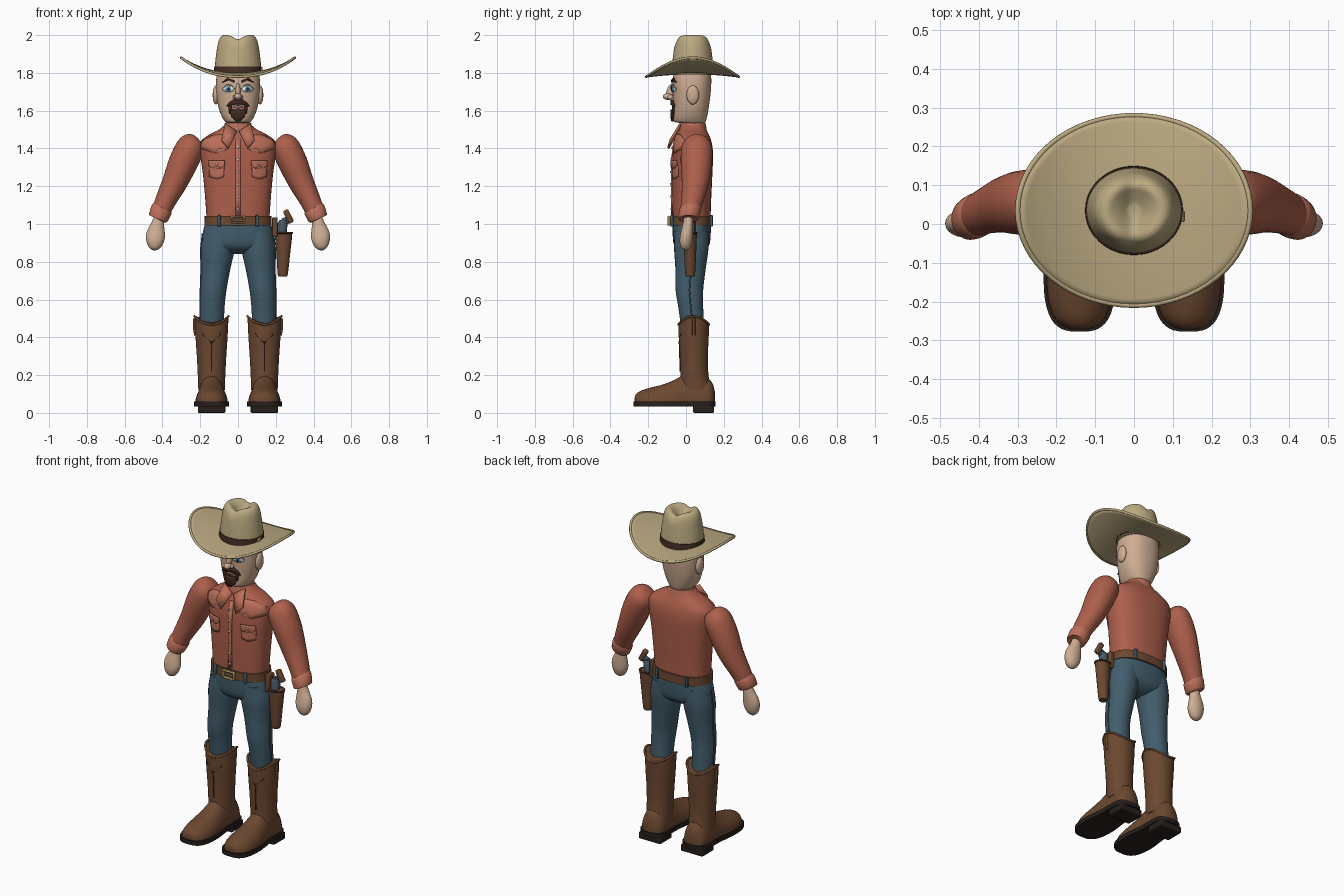
import bpy, bmesh, math
from math import sin, cos, pi
from mathutils import Vector, Matrix
from mathutils.bvhtree import BVHTree

if "Cube" in bpy.data.objects:
    bpy.data.objects.remove(bpy.data.objects["Cube"])

COLORS = dict(skin=(.62, .42, .29), shirt=(.42, .115, .07), trim=(.5, .16, .10), denim=(.055, .11, .15),
              leather=(.15, .065, .03), sole=(.02, .014, .012), hat=(.5, .4, .22), band=(.06, .03, .018),
              hair=(.05, .022, .012), white=(.85, .85, .82), blue=(.1, .35, .65), black=(.01, .01, .01),
              brass=(.5, .35, .12), steel=(.06, .1, .13), lip=(.35, .12, .09))
MATS = {}
for n, c in COLORS.items():
    MATS[n] = bpy.data.materials.new(n)
    MATS[n].diffuse_color = (*c, 1)


def finish(name, bm, mat, mirror=False, thick=0, bevel=0, angle=40):
    bmesh.ops.recalc_face_normals(bm, faces=bm.faces)
    me = bpy.data.meshes.new(name)
    bm.to_mesh(me)
    bm.free()
    me.materials.append(MATS[mat])
    me.shade_smooth()
    me.set_sharp_from_angle(angle=math.radians(angle))
    ob = bpy.data.objects.new(name, me)
    bpy.context.collection.objects.link(ob)
    if thick:
        m = ob.modifiers.new("thickness", 'SOLIDIFY')
        m.thickness, m.offset = thick, 0
    if bevel:
        m = ob.modifiers.new("bevel", 'BEVEL')
        m.width, m.segments = bevel, 2
    if mirror:
        ob.modifiers.new("mirror", 'MIRROR').use_clip = False
    return ob


def smooth_rows(rows, k=4):
    """Catmull-Rom interpolation of section rows."""
    out = []
    for i in range(len(rows) - 1):
        p = [Vector(rows[max(0, min(len(rows) - 1, i + j))]) for j in (-1, 0, 1, 2)]
        for s in range(k):
            t = s / k
            out.append(p[1] + .5 * t * (p[2] - p[0] + t * (2 * p[0] - 5 * p[1] + 4 * p[2] - p[3]
                       + t * (3 * (p[1] - p[2]) + p[3] - p[0]))))
    return out + [Vector(rows[-1])]


def loft(name, rows, mat, mirror=False, n=32, power=2, frame='flat', warp=None, cap=True, k=4, angle=40):
    """Rows are (x, y, z, rx, ry); frame: flat = horizontal rings, path = square to path, foot = rings along y."""
    bm = bmesh.new()
    rows, rings = smooth_rows(rows, k), []
    for i, r in enumerate(rows):
        c, u, v = Vector(r[:3]), Vector((1, 0, 0)), Vector((0, 1, 0))
        if frame == 'path':
            t = Vector(rows[min(i + 1, len(rows) - 1)][:3]) - Vector(rows[max(i - 1, 0)][:3])
            u = v.cross(t).normalized()
        elif frame == 'foot':
            v = Vector((0, 0, 1))
        ring = []
        for j in range(n):
            a = 2 * pi * j / n
            ca, sa = [math.copysign(abs(q) ** (2 / power), q) for q in (cos(a), sin(a))]
            if frame == 'foot' and sa < 0:
                sa *= .08
            p = c + u * r[3] * ca + v * r[4] * sa
            ring.append(bm.verts.new(warp(p, a) if warp else p))
        rings.append(ring)
    for A, B in zip(rings, rings[1:]):
        for j in range(n):
            bm.faces.new((A[j], A[(j + 1) % n], B[(j + 1) % n], B[j]))
    if cap:
        bm.faces.new(rings[0])
        bm.faces.new(rings[-1])
    return finish(name, bm, mat, mirror, angle=angle)


def box(name, c, size, mat, mirror=False, rot=0, bevel=.004):
    bm = bmesh.new()
    bmesh.ops.create_cube(bm, size=1, matrix=Matrix.Translation(c) @ Matrix.Rotation(rot, 4, 'Y') @ Matrix.Diagonal((*size, 1)))
    return finish(name, bm, mat, mirror, bevel=bevel)


def ball(name, c, r, mat, mirror=False, rot=0, axis='Y'):
    bm = bmesh.new()
    bmesh.ops.create_uvsphere(bm, u_segments=24, v_segments=16, radius=1,
                              matrix=Matrix.Translation(c) @ Matrix.Rotation(rot, 4, axis) @ Matrix.Diagonal((*r, 1)))
    return finish(name, bm, mat, mirror)


def tube(name, pts, r, mat, mirror=False, cyclic=False):
    cu = bpy.data.curves.new(name, 'CURVE')
    cu.dimensions, cu.bevel_depth, cu.bevel_resolution, cu.use_fill_caps = '3D', r, 2, True
    sp = cu.splines.new('POLY')
    sp.points.add(len(pts) - 1)
    for q, p in zip(sp.points, pts):
        q.co = (*p, 1)
    sp.use_cyclic_u = cyclic
    cu.materials.append(MATS[mat])
    ob = bpy.data.objects.new(name, cu)
    bpy.context.collection.objects.link(ob)
    if mirror:
        ob.modifiers.new("mirror", 'MIRROR')


def patch(name, target, pts, mat, mirror=False, lift=.003, thick=.008, cuts=3):
    """Outline in x,z laid on the front of the target."""
    me = target.data
    tree = BVHTree.FromPolygons([v.co for v in me.vertices], [p.vertices[:] for p in me.polygons])
    bm = bmesh.new()
    bm.faces.new([bm.verts.new((x, 0, z)) for x, z in pts])
    bmesh.ops.triangulate(bm, faces=bm.faces[:])
    if cuts:
        bmesh.ops.subdivide_edges(bm, edges=bm.edges[:], cuts=cuts, use_grid_fill=True)
    for v in bm.verts:
        hit = tree.ray_cast(Vector((v.co.x, -1, v.co.z)), Vector((0, 1, 0)))[0]
        if hit is None:
            hit = tree.find_nearest(Vector((v.co.x, -.05, v.co.z)))[0]
        v.co = hit - Vector((0, lift, 0))
    return finish(name, bm, mat, mirror, thick=thick)


def oval(x, z, rx, rz, n=20):
    return [(x + rx * cos(2 * pi * i / n), z + rz * sin(2 * pi * i / n)) for i in range(n)]


# hat: curled brim, bound edge, creased crown and band
HY = .035
def brim_point(f, a):
    x, y = .3 * f * cos(a), .245 * f * sin(a)
    return Vector((x, HY + y, 1.797 + .083 * (abs(x) / .3) ** 2.3 - .017 * (y / .245) ** 2))
bm = bmesh.new()
grid = [[bm.verts.new(brim_point(.3 + .07 * i, 2 * pi * j / 64)) for j in range(64)] for i in range(11)]
for A, B in zip(grid, grid[1:]):
    for j in range(64):
        bm.faces.new((A[j], A[(j + 1) % 64], B[(j + 1) % 64], B[j]))
finish("hat_brim", bm, "hat", thick=.01)
tube("brim_binding", [brim_point(1, 2 * pi * j / 64) for j in range(64)], .007, "hat", cyclic=True)
def crease(p, a):
    if p.z > 1.93:
        p.z -= .022 * math.exp(-(p.x / .03) ** 2) * min(1, (p.z - 1.93) / .05)
    return p
loft("hat_crown", [(0, HY, 1.79, .124, .112), (0, HY, 1.84, .122, .109), (0, HY, 1.91, .114, .101), (0, HY, 1.965, .104, .092),
     (0, HY, 1.992, .09, .08), (0, HY, 2, .07, .062), (0, HY, 1.99, .045, .042), (0, HY, 1.975, .015, .015)],
     "hat", n=48, warp=crease, angle=60)
loft("hat_band", [(0, HY, 1.797, .127, .115), (0, HY, 1.835, .1255, .113)], "band", n=48, k=1)
box("band_buckle", (.126, .02, 1.817), (.008, .03, .03), "brass")

# head, ears, nose
head = loft("head", [(0, .04, 1.48, .055, .055), (0, .038, 1.53, .056, .06), (0, .022, 1.54, .068, .082), (0, .022, 1.57, .086, .09),
            (0, .027, 1.62, .104, .094), (0, .03, 1.69, .115, .1), (0, .032, 1.76, .116, .102), (0, HY, 1.82, .105, .095)],
            "skin", power=2.3, n=40)
ball("ear", (.117, .036, 1.683), (.017, .033, .05), "skin", True)
ball("nose_tip", (0, -.095, 1.675), (.02, .028, .018), "skin")
ball("nose_bridge", (0, -.08, 1.705), (.013, .022, .042), "skin", rot=-.35, axis='X')
ball("nostril", (.015, -.083, 1.671), (.012, .016, .012), "skin", True)

# eyes, brows, beard
for nm, r, rz, m, l in (("eye_white", .03, .017, "white", .004), ("iris", .014, .014, "blue", .008), ("pupil", .006, .007, "black", .012)):
    patch(nm, head, oval(.05, 1.715, r, rz), m, True, l, .006, 0)
patch("upper_lid", head, [(.017, 1.716), (.035, 1.73), (.06, 1.731), (.083, 1.717), (.06, 1.738), (.035, 1.737)], "skin", True, .008, .008, 1)
patch("eyebrow", head, [(.018, 1.748), (.05, 1.762), (.085, 1.748), (.055, 1.773), (.02, 1.76)], "hair", True, .006, .009, 1)
patch("moustache", head, [(0, 1.655), (.022, 1.66), (.045, 1.645), (.06, 1.622), (.035, 1.63), (0, 1.634)], "hair", True, .008, .014, 2)
patch("beard_side", head, [(.037, 1.64), (.052, 1.632), (.045, 1.585), (.028, 1.59)], "hair", True, .006, .01, 1)
patch("goatee", head, [(0, 1.606), (.03, 1.606), (.042, 1.59), (.03, 1.562), (.012, 1.545), (0, 1.543)], "hair", True, .008, .014, 2)
patch("mouth", head, oval(0, 1.62, .027, .008), "lip", False, .004, .006, 0)

# shirt body, collar, yoke, pockets, placket
torso = loft("shirt_body", [(0, .03, 1, .165, .1), (0, .03, 1.1, .171, .102), (0, .033, 1.25, .184, .106), (0, .036, 1.37, .2, .107),
             (0, .037, 1.435, .198, .098), (0, .037, 1.475, .15, .083), (0, .037, 1.5, .1, .07), (0, .037, 1.525, .07, .062)],
             "shirt", power=2.4, n=48)
loft("collar_band", [(0, .037, 1.485, .083, .075), (0, .037, 1.515, .075, .07), (0, .037, 1.535, .069, .066)], "trim")
bm = bmesh.new()
bm.faces.new([bm.verts.new(p) for p in ((.006, -.045, 1.49), (.068, -.03, 1.53), (.088, -.082, 1.445), (.05, -.094, 1.40))])
finish("collar_flap", bm, "trim", True, thick=.012)
patch("front_yoke", torso, [(.04, 1.48), (.13, 1.47), (.19, 1.44), (.198, 1.4), (.125, 1.375), (.1, 1.4), (.06, 1.395)], "trim", True)
patch("chest_pocket", torso, [(.072, 1.31), (.152, 1.31), (.15, 1.25), (.112, 1.237), (.075, 1.25)], "trim", True)
patch("pocket_flap", torso, [(.07, 1.335), (.154, 1.335), (.154, 1.31), (.133, 1.295), (.112, 1.31), (.091, 1.295), (.07, 1.31)], "trim", True, .01)
patch("placket", torso, [(-.012, 1.04), (.012, 1.04), (.012, 1.45), (-.012, 1.45)], "trim")
for i in range(6):
    patch("shirt_button", torso, oval(0, 1.08 + .065 * i, .006, .006, 12), "white", False, .008, .006, 0)
patch("pocket_button", torso, oval(.112, 1.318, .005, .005, 12), "white", True, .015, .005, 0)

# arms
loft("sleeve", [(.222, .057, 1.462, .012, .015), (.23, .057, 1.45, .05, .052), (.25, .057, 1.41, .074, .08), (.29, .055, 1.325, .077, .083),
     (.335, .05, 1.22, .067, .072), (.38, .035, 1.13, .056, .06), (.416, .018, 1.05, .048, .051)], "shirt", True, frame='path')
loft("cuff", [(.4, .025, 1.085, .05, .052), (.404, .023, 1.077, .057, .058), (.422, .014, 1.033, .053, .055),
     (.425, .012, 1.026, .045, .048)], "trim", True, frame='path', k=2)
loft("hand", [(.42, .012, 1.035, .026, .024), (.425, .01, 1.0, .034, .027), (.435, .004, .95, .049, .033), (.439, 0, .91, .047, .034),
     (.442, -.002, .875, .03, .024), (.443, -.002, .86, .006, .006)], "skin", True, frame='path')

# trousers
loft("trouser_hips", [(0, .03, 1.02, .168, .101), (0, .03, .95, .187, .101), (0, .03, .89, .182, .094), (0, .03, .86, .13, .07),
     (0, .03, .842, .05, .04)], "denim", power=2.3, n=48, angle=60)
loft("trouser_leg", [(.097, .03, .96, .084, .09), (.107, .028, .87, .09, .091), (.118, .024, .76, .077, .08), (.13, .018, .65, .069, .073),
     (.136, .025, .56, .065, .066), (.138, .036, .44, .062, .06)], "denim", True)
tube("side_seam", [(.188, .03, .95), (.197, .028, .87), (.195, .024, .76), (.199, .018, .65), (.201, .025, .56), (.2, .036, .47)],
     .004, "steel", True)

# belt, buckle and loops
loft("belt", [(0, .03, .992, .178, .111), (0, .03, 1.042, .176, .11)], "leather", power=2.4, n=48, k=1)
for z in (.997, 1.037):
    box("buckle_bar", (0, -.09, z), (.08, .016, .01), "brass")
box("buckle_side", (.036, -.09, 1.017), (.01, .016, .05), "brass", True)
box("buckle_prong", (.005, -.089, 1.017), (.06, .01, .008), "brass")
box("belt_loop", (.1, -.074, 1.017), (.016, .016, .062), "denim", True)
box("back_loop", (.1, .134, 1.017), (.016, .016, .062), "denim", True)

# holster and pistol on the +x hip
loft("holster", [(.237, .022, .725, .02, .02), (.237, .022, .735, .027, .026), (.24, .022, .85, .037, .032), (.241, .022, .93, .045, .035),
     (.241, .022, .955, .046, .036)], "leather", n=24)
tube("holster_trim", [(.241 + .046 * cos(i * pi / 12), .022 + .036 * sin(i * pi / 12), .953) for i in range(24)], .005, "band", cyclic=True)
box("holster_strap", (.195, .022, .985), (.028, .055, .1), "leather")
loft("pistol_cylinder", [(.234, .022, .94, .024, .024), (.236, .022, 1.005, .026, .026), (.238, .022, 1.02, .018, .018)], "steel", k=1)
box("pistol_frame", (.25, .022, 1.015), (.03, .02, .04), "steel", rot=-.4)
box("pistol_grip", (.267, .022, 1.04), (.075, .028, .03), "leather", rot=1.1, bevel=.008)

# boots
def scallop(p, a):
    p.z += max(0, (p.z - .36) / .13) * .022 * cos(2 * a)
    return p
loft("boot_shaft", [(.14, .05, .12, .07, .085), (.14, .045, .2, .073, .074), (.14, .042, .3, .078, .074), (.14, .041, .4, .085, .079),
     (.14, .041, .49, .09, .081)], "leather", True, n=40, warp=scallop)
tube("boot_rim", [scallop(Vector((.14 + .09 * cos(i * pi / 20), .041 + .081 * sin(i * pi / 20), .49)), i * pi / 20) for i in range(40)],
     .006, "leather", True, True)
tube("boot_pull", [(.23, .041, .5), (.231, .041, .45), (.224, .041, .41)], .008, "leather", True)
tube("boot_stitch", [(.14, -.036, .38), (.14, -.033, .3), (.14, -.031, .22)], .003, "band", True)
tube("boot_stitch_v", [(.09, -.025, .42), (.14, -.038, .37), (.19, -.025, .42)], .003, "band", True)
FOOT = [(-.272, .012, .02), (-.265, .04, .042), (-.24, .066, .06), (-.19, .082, .076), (-.12, .085, .094), (-.06, .079, .118),
        (-.01, .073, .145), (.05, .072, .15), (.11, .07, .13), (.14, .054, .1), (.154, .02, .05)]
loft("boot_foot", [(.14, y, .057, w, h) for y, w, h in FOOT], "leather", True, frame='foot', n=36)

# soles and heels
bm = bmesh.new()
rows = smooth_rows([(y * 1.02, w + .008, 0) for y, w, h in FOOT], 3)
f = bm.faces.new([bm.verts.new((.14 + r[1], r[0], .034)) for r in rows] + [bm.verts.new((.14 - r[1], r[0], .034)) for r in reversed(rows)])
ext = bmesh.ops.extrude_face_region(bm, geom=[f])['geom']
bmesh.ops.translate(bm, verts=[g for g in ext if isinstance(g, bmesh.types.BMVert)], vec=(0, 0, .026))
finish("boot_sole", bm, "sole", True)
box("boot_heel", (.14, .093, .02), (.145, .11, .04), "sole", True, bevel=.006)

for m in bpy.data.materials:
    if m.users and not m.is_grease_pencil:
        m.use_nodes = True
        m.node_tree.nodes["Principled BSDF"].inputs["Base Color"].default_value = m.diffuse_color
